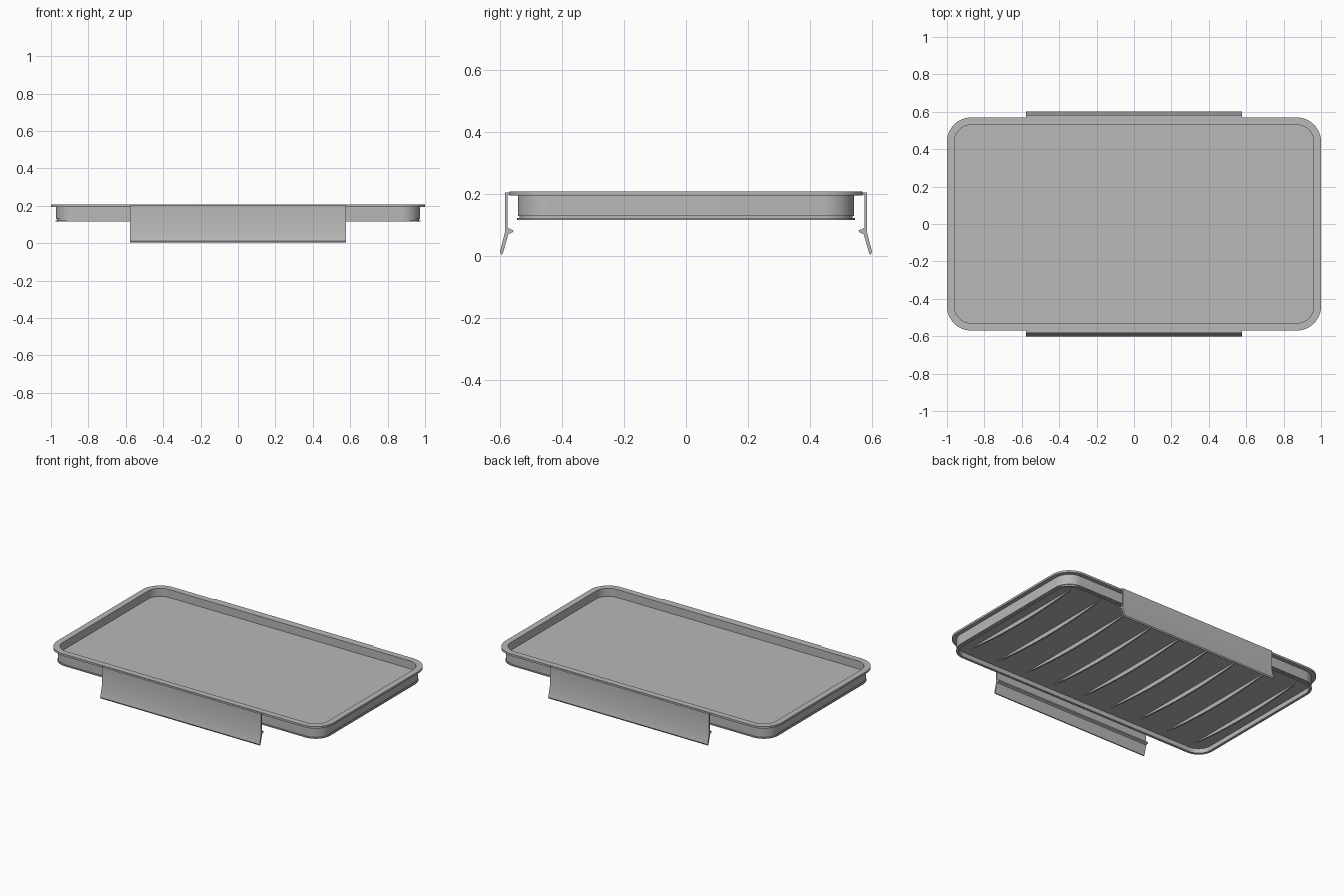
import bpy, bmesh, math
from mathutils import Vector

cube = bpy.data.objects.get("Cube")
if cube:
    bpy.data.objects.remove(cube, do_unlink=True)

grey = bpy.data.materials.new("plain grey")
grey.use_nodes = True
grey.diffuse_color = (0.48, 0.48, 0.48, 1)
grey.node_tree.nodes["Principled BSDF"].inputs["Base Color"].default_value = (0.48, 0.48, 0.48, 1)

HALF_X, HALF_Y, RADIUS = 1.0, 0.57, 0.13


def finish(name, bm):
    bmesh.ops.recalc_face_normals(bm, faces=bm.faces)
    mesh = bpy.data.meshes.new(name)
    bm.to_mesh(mesh)
    bm.free()
    mesh.materials.append(grey)
    mesh.shade_smooth()
    mesh.set_sharp_from_angle(angle=math.radians(25))
    obj = bpy.data.objects.new(name, mesh)
    bpy.context.collection.objects.link(obj)
    return obj


def rounded_ring(bm, inset, z, steps=12):
    """Rounded rectangle loop, set in from the rim outline."""
    r = RADIUS - inset
    verts = []
    for k, (sx, sy) in enumerate([(1, 1), (-1, 1), (-1, -1), (1, -1)]):
        for i in range(steps + 1):
            a = (k + i / steps) * math.pi / 2
            verts.append(bm.verts.new((sx * (HALF_X - RADIUS) + r * math.cos(a),
                                       sy * (HALF_Y - RADIUS) + r * math.sin(a), z)))
    return verts


def extrude_x(name, profile, x0, x1):
    """Prism along x from a (y, z) profile."""
    bm = bmesh.new()
    face = bm.faces.new([bm.verts.new((x0, y, z)) for y, z in profile])
    out = bmesh.ops.extrude_face_region(bm, geom=[face])
    moved = [v for v in out["geom"] if isinstance(v, bmesh.types.BMVert)]
    bmesh.ops.translate(bm, verts=moved, vec=Vector((x1 - x0, 0, 0)))
    return finish(name, bm)


# Lid: recessed top, flat rim, side wall with seal groove, hollow underside
section = [(0.04, 0.155), (0.04, 0.207), (0, 0.207), (0, 0.194), (0.027, 0.194),
           (0.027, 0.128), (0.032, 0.128), (0.032, 0.122), (0.025, 0.122),
           (0.025, 0.115), (0.042, 0.115), (0.042, 0.145)]
bm = bmesh.new()
rings = [rounded_ring(bm, inset, z) for inset, z in section]
for a, b in zip(rings, rings[1:]):
    n = len(a)
    for i in range(n):
        bm.faces.new((a[i], a[(i + 1) % n], b[(i + 1) % n], b[i]))
bm.faces.new(rings[0])
bm.faces.new(rings[-1])
finish("lid", bm)

# Arched stiffening ribs under the floor
rib = [(-0.48, 0.147)]
for i in range(25):
    t = i / 12 - 1
    rib.append((0.48 * t, 0.145 - 0.028 * (1 - t * t)))
rib.append((0.48, 0.147))
for i in range(9):
    x = (i - 4) * 0.217
    extrude_x(f"rib_{i + 1}", rib, x - 0.005, x + 0.005)

# Locking flaps: hinge tab, hanging leg, inner catch and flared grip
flap = [(0.565, 0.204), (0.584, 0.204), (0.584, 0.078), (0.601, 0.012), (0.597, 0.004),
        (0.592, 0.006), (0.574, 0.069), (0.560, 0.076), (0.557, 0.083),
        (0.568, 0.085), (0.576, 0.092), (0.576, 0.196), (0.565, 0.196)]
for name, side in (("front_flap", -1), ("back_flap", 1)):
    extrude_x(name, [(side * y, z) for y, z in flap], -0.577, 0.577)
